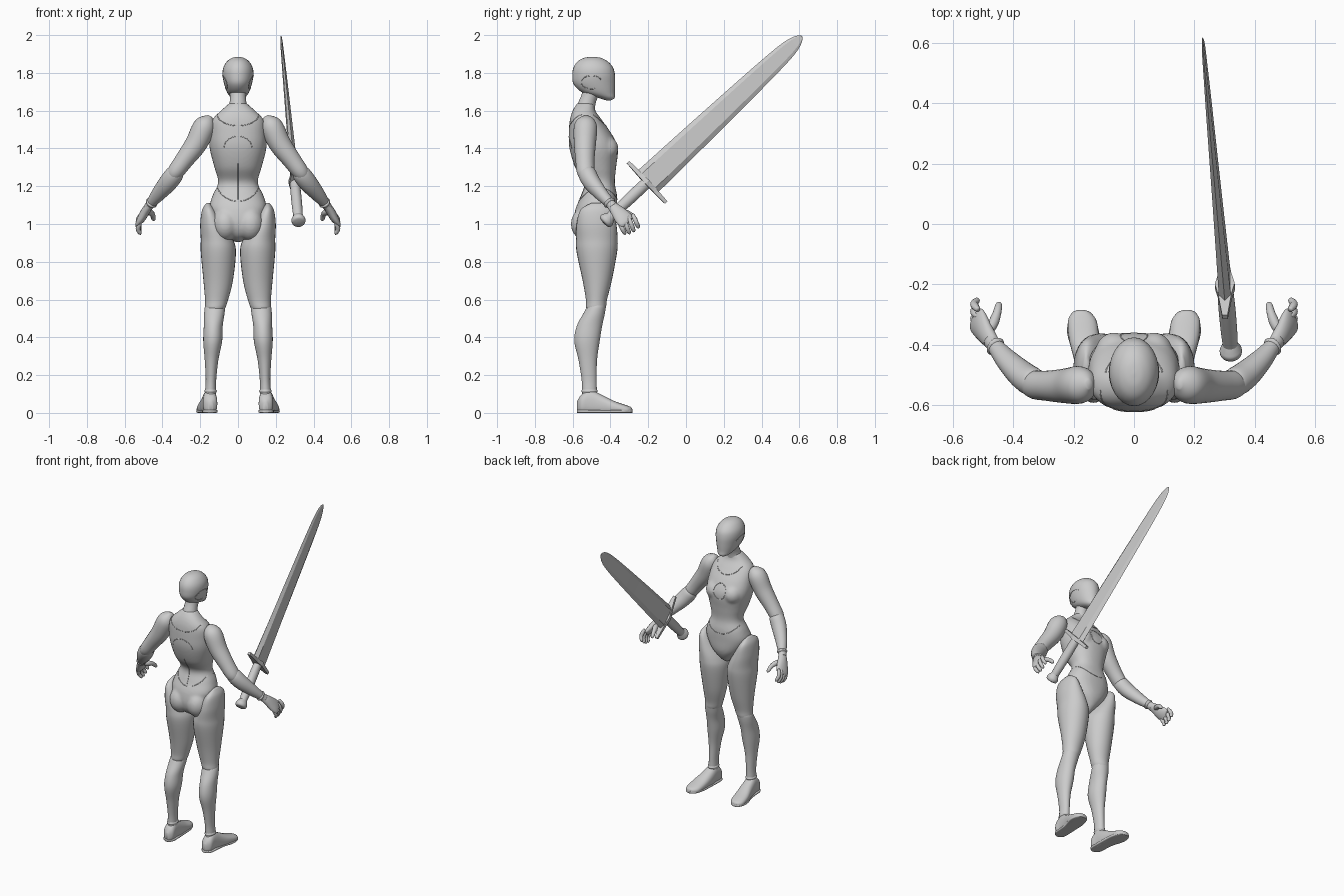
import bpy, bmesh, math
from mathutils import Vector, Matrix
from mathutils.bvhtree import BVHTree

cube = bpy.data.objects.get("Cube")
if cube:
    bpy.data.objects.remove(cube)

GREY = (0.6, 0.6, 0.6, 1)
grey = bpy.data.materials.new("light_grey")
grey.use_nodes = True
grey.diffuse_color = GREY
grey.node_tree.nodes["Principled BSDF"].inputs["Base Color"].default_value = GREY


def finish(name, data, mirror=False):
    obj = bpy.data.objects.new(name, data)
    bpy.context.collection.objects.link(obj)
    data.materials.append(grey)
    if mirror:
        obj.modifiers.new("Mirror", "MIRROR")
    return obj


def mesh_part(name, bm, smooth=True, mirror=False):
    bmesh.ops.recalc_face_normals(bm, faces=bm.faces)
    mesh = bpy.data.meshes.new(name)
    bm.to_mesh(mesh)
    bm.free()
    if smooth:
        mesh.shade_smooth()
    return finish(name, mesh, mirror)


def spline(rows, steps):
    """Catmull-Rom interpolation through rows of numbers."""
    out = []
    for i in range(len(rows) - 1):
        p0, p1, p2, p3 = (rows[max(i - 1, 0)], rows[i], rows[i + 1],
                          rows[min(i + 2, len(rows) - 1)])
        for s in range(steps):
            t = s / steps
            out.append([b + t / 2 * (c - a + t * (2 * a - 5 * b + 4 * c - d
                        + t * (3 * (b - c) + d - a)))
                        for a, b, c, d in zip(p0, p1, p2, p3)])
    return out + [list(rows[-1])]


def oval(n=28, power=2.0):
    pts = []
    for k in range(n):
        c, s = math.cos(2 * math.pi * k / n), math.sin(2 * math.pi * k / n)
        pts.append((math.copysign(abs(c) ** (2 / power), c),
                    math.copysign(abs(s) ** (2 / power), s)))
    return pts


X, Y, Z = Vector((1, 0, 0)), Vector((0, 1, 0)), Vector((0, 0, 1))


def loft(bm, rows, plane="path", profile=None, steps=5, floor=False):
    """Skin rings given as x, y, z, radius, radius."""
    profile = profile or oval()
    rows = spline(rows, steps)
    rings = []
    for i, (x, y, z, ru, rv) in enumerate(rows):
        if plane == "path":
            t = (Vector(rows[min(i + 1, len(rows) - 1)][:3])
                 - Vector(rows[max(i - 1, 0)][:3])).normalized()
            u = t.cross(Y).normalized()
            v = t.cross(u)
        else:
            u, v = {"xy": (X, Y), "xz": (X, Z)}[plane]
        ring = []
        for a, b in profile:
            p = Vector((x, y, z)) + u * a * max(ru, .001) + v * b * max(rv, .001)
            if floor:
                p.z = max(p.z, 0)
            ring.append(bm.verts.new(p))
        rings.append(ring)
    n = len(profile)
    for r, q in zip(rings, rings[1:]):
        for k in range(n):
            bm.faces.new((r[k], r[(k + 1) % n], q[(k + 1) % n], q[k]))
    bm.faces.new(rings[0])
    bm.faces.new(rings[-1])


def lofted(name, rows, smooth=True, mirror=False, **options):
    bm = bmesh.new()
    loft(bm, rows, **options)
    return mesh_part(name, bm, smooth, mirror)


def ellipsoid(bm, centre, radii):
    bmesh.ops.create_uvsphere(bm, u_segments=24, v_segments=16, radius=1,
                              matrix=Matrix.Translation(centre) @ Matrix.Diagonal((*radii, 1)))


# Torso and pelvis, blended into one skin
bm = bmesh.new()
loft(bm, [(0, -.48, .905, .02, .04), (0, -.485, .94, .05, .085), (0, -.482, 1.0, .11, .112),
          (0, -.475, 1.08, .15, .11), (0, -.46, 1.15, .135, .095), (0, -.457, 1.22, .105, .08),
          (0, -.478, 1.3, .125, .108), (0, -.489, 1.4, .15, .128), (0, -.508, 1.48, .15, .112),
          (0, -.53, 1.55, .137, .085), (0, -.54, 1.6, .09, .06), (0, -.53, 1.64, .045, .045)],
     plane="xy", profile=oval(40, 2.3))
for side in (-1, 1):
    ellipsoid(bm, (side * .066, -.43, 1.4), (.064, .072, .068))
    ellipsoid(bm, (side * .066, -.525, 1.0), (.072, .085, .09))
torso = mesh_part("torso", bm)
remesh = torso.modifiers.new("Blend", "REMESH")
remesh.mode = "VOXEL"
remesh.voxel_size = .009
remesh.use_smooth_shade = True
relax = torso.modifiers.new("Relax", "SMOOTH")
relax.iterations = 5

# Neck and helmet-like head
lofted("neck", [(0, -.54, 1.58, .06, .055), (0, -.525, 1.64, .045, .047),
                (0, -.505, 1.69, .042, .046), (0, -.49, 1.75, .045, .05)], plane="xy")
head = lofted("head", [(0, -.41, 1.653, .008, .008), (0, -.42, 1.667, .034, .042),
                       (0, -.462, 1.695, .057, .085), (0, -.485, 1.74, .073, .11),
                       (0, -.489, 1.79, .082, .113), (0, -.491, 1.83, .077, .104),
                       (0, -.494, 1.862, .057, .078), (0, -.495, 1.88, .03, .042),
                       (0, -.495, 1.885, .003, .004)], plane="xy")

# Legs and feet
lofted("thigh", [(.158, -.47, 1.112, .008, .03), (.154, -.473, 1.075, .036, .085),
                 (.136, -.474, 1.0, .064, .105), (.112, -.472, .92, .085, .11),
                 (.104, -.472, .85, .093, .107), (.105, -.47, .7, .078, .077),
                 (.113, -.474, .6, .061, .056), (.121, -.477, .55, .05, .05),
                 (.122, -.48, .52, .02, .02)], plane="xy", mirror=True)
lofted("shin", [(.118, -.465, .6, .02, .025), (.12, -.47, .575, .05, .045),
                (.125, -.485, .53, .054, .056), (.131, -.511, .46, .05, .067),
                (.134, -.524, .38, .05, .067), (.14, -.52, .28, .036, .049),
                (.143, -.513, .18, .028, .04), (.145, -.511, .12, .029, .039),
                (.146, -.51, .07, .03, .04)], plane="xy", mirror=True)
lofted("foot", [(.145, -.577, .035, .012, .025), (.147, -.555, .045, .036, .05),
                (.149, -.51, .055, .038, .068), (.154, -.45, .042, .044, .055),
                (.165, -.38, .027, .05, .036), (.171, -.32, .016, .047, .026),
                (.174, -.292, .013, .028, .018), (.175, -.284, .012, .006, .008)],
       plane="xz", floor=True, profile=oval(28, 2.4), mirror=True)
lofted("shoe_sole", [(.146, -.578, .008, .015, .008), (.148, -.55, .008, .039, .009),
                     (.153, -.45, .008, .043, .009), (.168, -.36, .008, .053, .009),
                     (.173, -.3, .008, .037, .009), (.175, -.284, .008, .012, .008)],
       plane="xz", floor=True, profile=oval(28, 4), mirror=True)
lofted("ankle_cuff", [(.145, -.511, .105, .028, .038), (.145, -.511, .115, .033, .043),
                      (.145, -.511, .125, .028, .038)], plane="xy", mirror=True)

# Arms
lofted("upper_arm", [(.148, -.53, 1.572, .01, .015), (.16, -.53, 1.548, .042, .046),
                     (.182, -.532, 1.508, .06, .062), (.222, -.535, 1.425, .058, .058),
                     (.285, -.535, 1.338, .049, .05), (.335, -.53, 1.27, .042, .045),
                     (.36, -.515, 1.235, .02, .02)], mirror=True)
lofted("forearm", [(.31, -.53, 1.3, .02, .02), (.33, -.525, 1.272, .046, .046),
                   (.368, -.5, 1.222, .049, .046), (.42, -.45, 1.16, .039, .036),
                   (.46, -.403, 1.11, .026, .027), (.475, -.385, 1.09, .023, .026)], mirror=True)
lofted("wrist_cuff", [(.452, -.412, 1.12, .022, .025), (.458, -.405, 1.112, .032, .034),
                      (.464, -.398, 1.104, .022, .025)], mirror=True)

# Hands
lofted("palm", [(.462, -.4, 1.105, .02, .024), (.485, -.37, 1.075, .023, .034),
                (.508, -.335, 1.035, .022, .046), (.523, -.312, 1.012, .014, .044),
                (.526, -.305, 1.006, .004, .02)], mirror=True)
for i, name in enumerate(("little", "ring", "middle", "index")):
    y, z = -.345 + i * .024, .992 + i * .013
    drop = (.04, .05, .052, .046)[i]
    lofted(name + "_finger", [(.516, y - .01, z + .02, .008, .008), (.525, y, z, .013, .012),
                              (.529, y + .01, z - drop * .5, .012, .012),
                              (.519, y + .02, z - drop, .01, .01),
                              (.515, y + .022, z - drop - .009, .002, .002)],
           mirror=True, profile=oval(14), steps=4)
lofted("thumb", [(.485, -.365, 1.07, .012, .012), (.466, -.33, 1.062, .017, .017),
                 (.453, -.295, 1.05, .014, .014), (.447, -.268, 1.026, .011, .011),
                 (.446, -.262, 1.016, .003, .003)], mirror=True, profile=oval(14))

# Panel seams, laid on the body as fine ridges
bpy.context.view_layer.update()
graph = bpy.context.evaluated_depsgraph_get()
trees = {obj: BVHTree.FromObject(obj, graph) for obj in (torso, head)}


def seam(name, target, path, direction, closed=False, mirror=False):
    direction = Vector(direction)
    hits = []
    for a, z in path:
        origin = Vector((a, -.49, z)) if direction.y else Vector((0, a, z))
        hit = trees[target].ray_cast(origin - direction * 2, direction)[0]
        if hit:
            hits.append(hit)
    curve = bpy.data.curves.new(name, "CURVE")
    curve.dimensions = "3D"
    curve.bevel_depth = .0022
    curve.bevel_resolution = 1
    line = curve.splines.new("POLY")
    line.points.add(len(hits) - 1)
    for point, hit in zip(line.points, hits):
        point.co = (*hit, 1)
    line.use_cyclic_u = closed
    finish(name, curve, mirror)


def arc(cx, cz, rx, rz, start, end, n=28):
    angles = [math.radians(start + (end - start) * k / n) for k in range(n + 1)]
    return [(cx + rx * math.cos(a), cz + rz * math.sin(a)) for a in angles]


BACK, FRONT, SIDE = (0, 1, 0), (0, -1, 0), (-1, 0, 0)
seam("back_plate_seam", torso, arc(0, 1.4, .075, .065, 0, 180), BACK)
seam("back_yoke_seam", torso, arc(0, 1.58, .11, .06, 180, 360), BACK)
seam("spine_seam", torso, [(0, 1.13 + .01 * k) for k in range(20)], BACK)
seam("back_waist_seam", torso, arc(0, 1.24, .12, .12, 205, 335), BACK)
seam("chest_disc_seam", torso, arc(0, 1.42, .045, .05, 0, 360), FRONT, closed=True)
seam("collar_seam", torso, arc(0, 1.59, .095, .07, 190, 350), FRONT)
seam("front_waist_seam", torso, arc(0, 1.25, .13, .12, 210, 330), FRONT)
for name, way in (("left", SIDE), ("right", (1, 0, 0))):
    seam(name + "_ear_seam", head, arc(-.5, 1.75, .055, .035, 20, 290), way)

# Sword, built along its own z axis and then set at a slant
along = Vector((-.095, 1.05, .99)).normalized()
across = Vector((0, -.68, .73))
across = (across - along * across.dot(along)).normalized()
thick = across.cross(along)
place = Matrix((thick, across, along)).transposed().to_4x4()
place.translation = (.321, -.43, 1.01)

blade_section = [(0, 1), (1, .66), (1, -.66), (0, -1), (-1, -.66), (-1, .66)]
square = [(1, 1), (-1, 1), (-1, -1), (1, -1)]
sword = [
    lofted("sword_blade", [(0, 0, .31, .02, .079), (0, 0, .7, .014, .07), (0, 0, 1.1, .009, .058),
                           (0, 0, 1.3, .006, .048), (0, 0, 1.38, .005, .036),
                           (0, 0, 1.42, .003, .02), (0, 0, 1.437, .001, .004)],
           smooth=False, plane="xy", profile=blade_section, steps=3),
    lofted("sword_guard", [(0, -.147, .308, .009, .009), (0, -.05, .308, .022, .012),
                           (0, 0, .308, .033, .014), (0, .05, .308, .022, .012),
                           (0, .147, .308, .009, .009)],
           smooth=False, plane="xz", profile=square, steps=1),
    lofted("sword_grip", [(0, 0, .02, .024, .024), (0, 0, .1, .027, .028),
                          (0, 0, .2, .028, .031), (0, 0, .305, .026, .03)], plane="xy"),
    lofted("sword_pommel", [(0, 0, -.008, .012, .012), (0, 0, -.002, .032, .034),
                            (0, 0, .015, .037, .04), (0, 0, .03, .032, .034),
                            (0, 0, .05, .022, .022)], plane="xy"),
]
for part in sword:
    part.matrix_world = place
